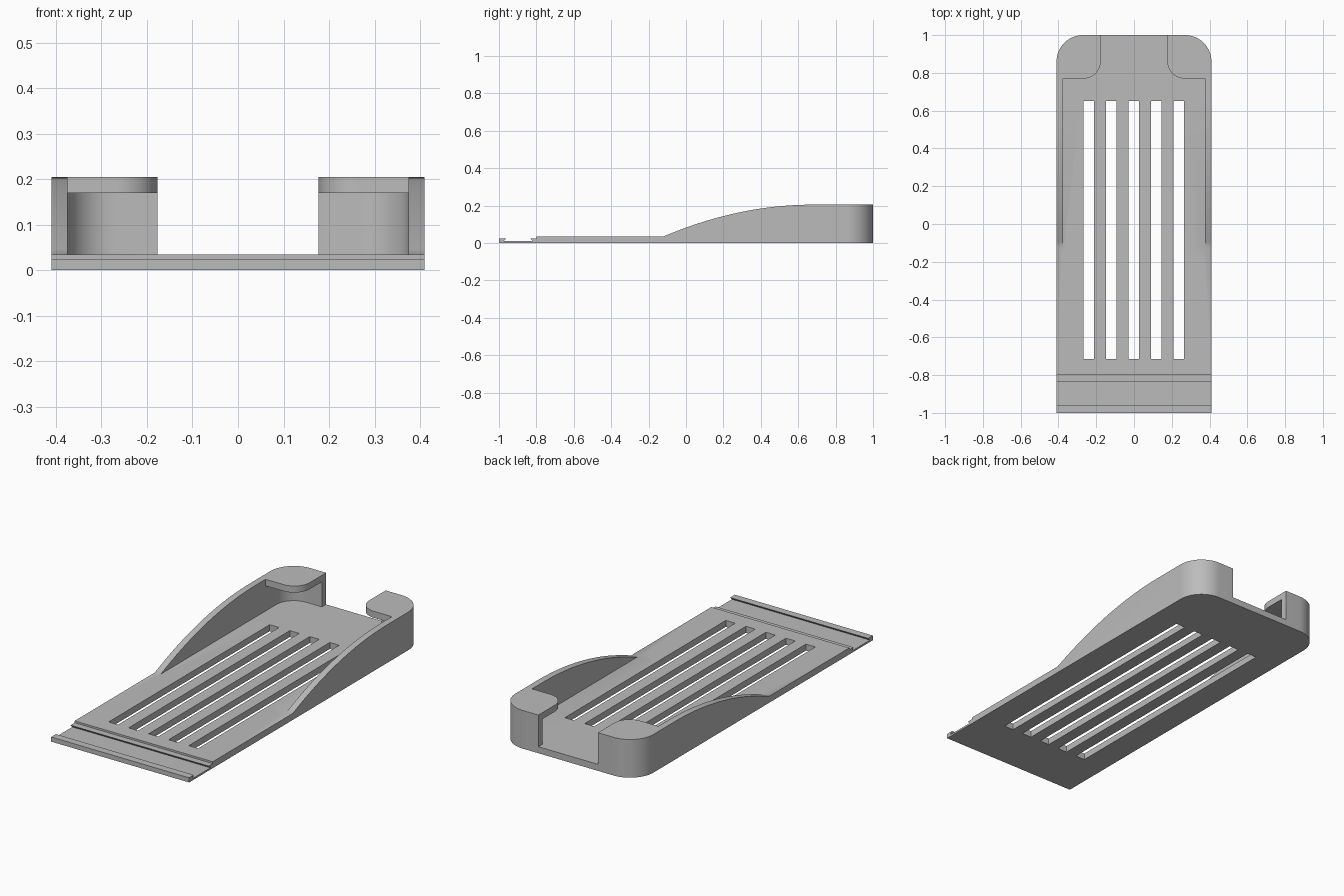
import bpy, bmesh
from math import sin, cos, pi, radians
from mathutils import Vector

if "Cube" in bpy.data.objects:
    bpy.data.objects.remove(bpy.data.objects["Cube"])

HALF_W, WALL, FLOOR, TOP, ROOF = 0.41, 0.035, 0.035, 0.205, 0.17
INNER = HALF_W - WALL
GAP = 0.177

grey = bpy.data.materials.new("plain grey")
grey.use_nodes = True
grey.diffuse_color = (0.5, 0.5, 0.5, 1)
grey.node_tree.nodes["Principled BSDF"].inputs["Base Color"].default_value = (0.5, 0.5, 0.5, 1)


def prism(name, points, offset):
    """Closed solid made by sweeping a planar outline along an offset."""
    bm = bmesh.new()
    face = bm.faces.new([bm.verts.new(p) for p in points])
    swept = bmesh.ops.extrude_face_region(bm, geom=[face])["geom"]
    bmesh.ops.translate(bm, vec=Vector(offset),
                        verts=[g for g in swept if isinstance(g, bmesh.types.BMVert)])
    bmesh.ops.recalc_face_normals(bm, faces=bm.faces)
    mesh = bpy.data.meshes.new(name)
    bm.to_mesh(mesh)
    bm.free()
    obj = bpy.data.objects.new(name, mesh)
    mesh.materials.append(grey)
    bpy.context.collection.objects.link(obj)
    return obj


def plan(name, half_outline, z0, z1):
    """Upright prism from the +x half of a plan outline, mirrored in x."""
    outline = half_outline + [(-x, y) for x, y in reversed(half_outline)]
    return prism(name, [(x, y, z0) for x, y in outline], (0, 0, z1 - z0))


def arc(cx, cy, r, a0, a1, n=16):
    angles = [radians(a0 + (a1 - a0) * i / n) for i in range(n + 1)]
    return [(cx + r * cos(a), cy + r * sin(a)) for a in angles]


def combine(target, tool, operation):
    mod = target.modifiers.new(operation, 'BOOLEAN')
    mod.object, mod.operation, mod.solver = tool, operation, 'EXACT'
    bpy.context.view_layer.objects.active = target
    bpy.ops.object.modifier_apply(modifier=mod.name)
    bpy.data.objects.remove(tool)


# Side profile: front lip, undercut groove, step, floor and rising side curve
START, CREST = -0.12, 0.68
rise = []
for i in range(33):
    y = START + (CREST - START) * i / 32
    rise.append((y, TOP - (TOP - FLOOR) * ((CREST - y) / (CREST - START)) ** 2))
profile = [(-1, 0), (-1, 0.025), (-0.96, 0.025), (-0.975, 0.01),
           (-0.82, 0.01), (-0.835, 0.025), (-0.8, 0.025), (-0.8, FLOOR)]
profile += rise + [(1.1, TOP), (1.1, 0)]
tray = prism("tray", [(-0.5, y, z) for y, z in profile], (1, 0, 0))

# Outer plan with rounded back corners
R = 0.14
combine(tray, plan("outer_plan", [(HALF_W, -1.1)] + arc(HALF_W - R, 1 - R, R, 0, 90),
                   -0.1, 0.4), 'INTERSECT')

# Hollow under the corner roofs
r = R - WALL
combine(tray, plan("hollow", [(INNER, -0.2)] + arc(INNER - r, 1 - WALL - r, r, 0, 90),
                   FLOOR, ROOF), 'DIFFERENCE')

# Open top between the walls, narrowing to the gap in the back wall
ROOF_Y, r = 0.77, 0.09
combine(tray, plan("opening", [(INNER, -0.2), (INNER, ROOF_Y)]
                   + arc(GAP + r, ROOF_Y + r, r, 270, 180) + [(GAP, 1.1)],
                   FLOOR, 0.4), 'DIFFERENCE')

# Five long slots through the floor
for i in range(-2, 3):
    x, w = i * 0.119 - 0.002, 0.028
    slot = [(x - w, -0.715), (x + w, -0.715), (x + w, 0.652), (x - w, 0.652)]
    combine(tray, prism("slot", [(a, b, -0.1) for a, b in slot], (0, 0, 0.2)), 'DIFFERENCE')

bpy.ops.object.select_all(action='DESELECT')
tray.select_set(True)
bpy.context.view_layer.objects.active = tray
bpy.ops.object.shade_smooth_by_angle(angle=radians(30))
